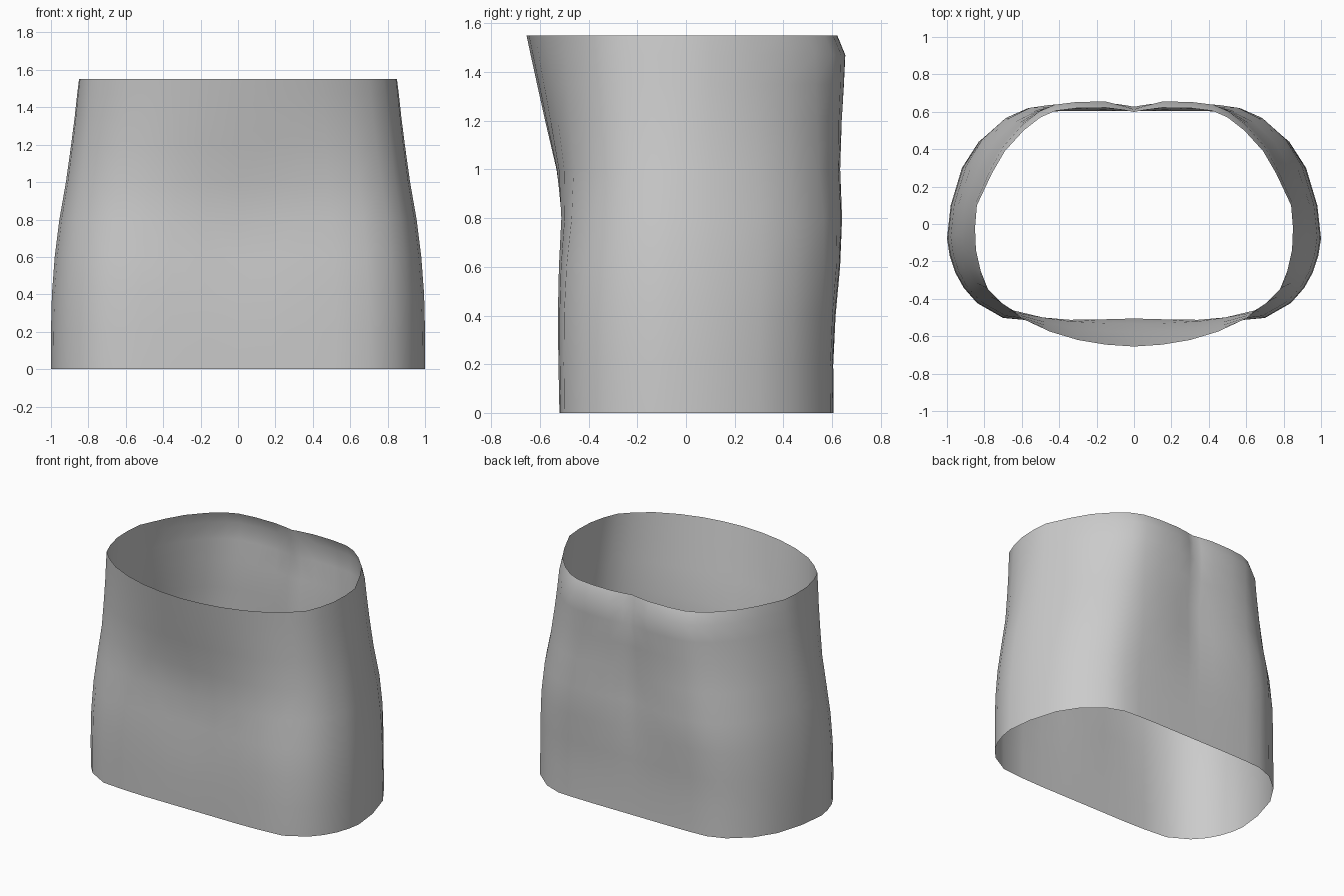
import bpy
import math

if "Cube" in bpy.data.objects:
    bpy.data.objects.remove(bpy.data.objects["Cube"], do_unlink=True)

# Left half of the hem and the rim, from front centre round to back centre
HEM = [(0, -.52), (.18, -.52), (.36, -.52), (.52, -.515), (.7, -.5),
       (.84, -.42), (.91, -.34), (.955, -.26), (.985, -.17), (1, -.08),
       (.98, .1), (.92, .3), (.83, .44), (.7, .55), (.58, .595),
       (.46, .602), (.3, .605), (.15, .605), (.05, .605), (0, .605)]
RIM = [(0, -.655), (.15, -.645), (.3, -.62), (.45, -.575), (.6, -.505),
       (.7, -.43), (.78, -.35), (.82, -.25), (.845, -.14), (.85, -.02),
       (.84, .1), (.76, .27), (.69, .39), (.59, .5), (.5, .57),
       (.42, .605), (.3, .62), (.15, .622), (.05, .614), (0, .608)]

# Height, half width, front depth, back depth, blend from hem shape to rim shape
RINGS = [(0, 1, .52, .605, 0), (.2, 1, .525, .605, .02), (.4, .995, .53, .615, .07),
         (.6, .98, .53, .635, .15), (.8, .955, .525, .645, .3), (1, .92, .54, .637, .5),
         (1.2, .892, .58, .642, .7), (1.35, .873, .612, .65, .85),
         (1.47, .86, .638, .655, .95), (1.55, .85, .655, .622, 1)]


def bump(value, centre, spread):
    return math.exp(-((value - centre) / spread) ** 2)


def ring_points(z, width, front, back, blend):
    """Blend both outlines, fit them to the ring size, then press in the dents."""
    pts = [(a[0] + (b[0] - a[0]) * blend, a[1] + (b[1] - a[1]) * blend)
           for a, b in zip(HEM, RIM)]
    wide = max(p[0] for p in pts)
    near = -min(p[1] for p in pts)
    far = max(p[1] for p in pts)
    ring = []
    for x, y in pts:
        x *= width / wide
        if y < 0:
            y *= front / near
            y += .022 * bump(x, 0, .25) * bump(z, .7, .3)
        else:
            y *= back / far
            y -= .03 * bump(x, 0, .2) * bump(z, .85, .3)
            y -= .03 * bump(x, 0, .07) * bump(z, 1.45, .09)
        ring.append((x, y, z))
    return ring


# Open fabric band: loft the half rings and mirror them
count = len(HEM)
verts = [p for ring in RINGS for p in ring_points(*ring)]
faces = []
for r in range(len(RINGS) - 1):
    for i in range(count - 1):
        a = r * count + i
        faces.append((a, a + 1, a + 1 + count, a + count))
mesh = bpy.data.meshes.new("skirt_band")
mesh.from_pydata(verts, [], faces)
band = bpy.data.objects.new("skirt_band", mesh)
bpy.context.collection.objects.link(band)
mirror = band.modifiers.new("mirror", 'MIRROR')
mirror.use_clip = True
mirror.merge_threshold = .001
for poly in mesh.polygons:
    poly.use_smooth = True

# Plain grey cloth
cloth = bpy.data.materials.new("grey cloth")
cloth.use_nodes = True
color = (.6, .6, .6, 1)
cloth.diffuse_color = color
cloth.node_tree.nodes["Principled BSDF"].inputs["Base Color"].default_value = color
mesh.materials.append(cloth)
